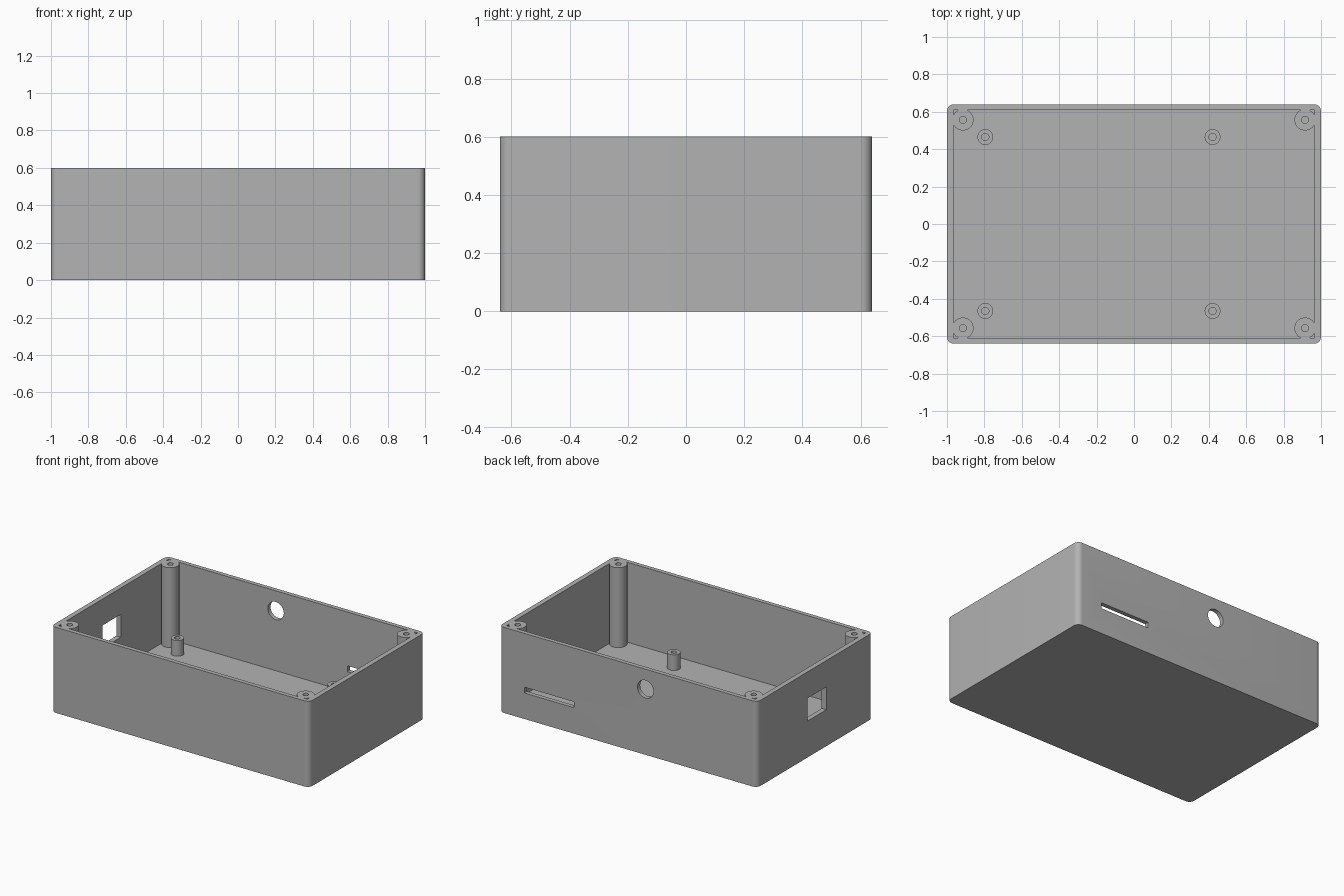
import bpy, bmesh, math
from mathutils import Matrix, Vector

cube = bpy.data.objects.get("Cube")
if cube:
    bpy.data.objects.remove(cube, do_unlink=True)

# Main dimensions
LENGTH, WIDTH, HEIGHT = 2.0, 1.28, 0.6
WALL, FLOOR, CORNER = 0.035, 0.04, 0.037

grey = bpy.data.materials.new("grey plastic")
grey.use_nodes = True
colour = (0.45, 0.45, 0.45, 1)
grey.diffuse_color = colour
grey.node_tree.nodes["Principled BSDF"].inputs["Base Color"].default_value = colour


def finish(name, bm):
    mesh = bpy.data.meshes.new(name)
    bmesh.ops.recalc_face_normals(bm, faces=bm.faces[:])
    bm.to_mesh(mesh)
    bm.free()
    mesh.materials.append(grey)
    obj = bpy.data.objects.new(name, mesh)
    bpy.context.collection.objects.link(obj)
    return obj


def box(name, low, high, radius=0):
    """Box between two corners, with optional rounded upright edges."""
    low, high = Vector(low), Vector(high)
    bm = bmesh.new()
    bmesh.ops.create_cube(bm, size=1)
    bmesh.ops.scale(bm, vec=high - low, verts=bm.verts)
    bmesh.ops.translate(bm, vec=(low + high) / 2, verts=bm.verts)
    if radius:
        upright = [e for e in bm.edges
                   if abs(e.verts[0].co.z - e.verts[1].co.z) > 0.01]
        bmesh.ops.bevel(bm, geom=upright, offset=radius, segments=10,
                        profile=0.5, affect='EDGES')
    return finish(name, bm)


def rods(name, spots, radius, bottom, top):
    """Upright cylinders at each spot, in one object."""
    bm = bmesh.new()
    for x, y in spots:
        bmesh.ops.create_cone(
            bm, cap_ends=True, segments=48, radius1=radius, radius2=radius,
            depth=top - bottom,
            matrix=Matrix.Translation((x, y, (bottom + top) / 2)))
    return finish(name, bm)


def cut(target, tool):
    """Subtract the tool from the target, then discard the tool."""
    mod = target.modifiers.new("cut", 'BOOLEAN')
    mod.operation, mod.solver, mod.object = 'DIFFERENCE', 'EXACT', tool
    bpy.context.view_layer.objects.active = target
    bpy.ops.object.modifier_apply(modifier=mod.name)
    bpy.data.objects.remove(tool, do_unlink=True)


hx, hy = LENGTH / 2, WIDTH / 2
post_spots = [(x, y) for x in (-0.915, 0.915) for y in (-0.557, 0.557)]
standoff_spots = [(x, y) for x in (-0.795, 0.42) for y in (-0.465, 0.465)]

# Cavity, leaving solid corner posts and board standoffs behind
cavity = box("cavity", (WALL - hx, WALL - hy + 0.005 - 0.01, FLOOR),
             (hx - WALL, hy - WALL + 0.005, HEIGHT + 0.1))
cut(cavity, rods("corner_posts", post_spots, 0.057, 0, HEIGHT + 0.2))
cut(cavity, rods("board_standoffs", standoff_spots, 0.042, 0, 0.15))

# Open-topped enclosure
body = box("enclosure_body", (-hx, -hy, 0), (hx, hy, HEIGHT), CORNER)
cut(body, cavity)

# Screw holes
cut(body, rods("post_holes", post_spots, 0.019, 0.25, HEIGHT + 0.1))
cut(body, rods("standoff_holes", standoff_spots, 0.019, FLOOR + 0.01, 0.2))

# Card slot in the back wall
cut(body, box("card_slot", (0.42, hy - 0.1, 0.182), (0.805, hy + 0.1, 0.223)))

# Round cable hole in the back wall
cable = rods("cable_hole", [(0, 0)], 0.062, -0.1, 0.1)
cable.data.transform(Matrix.Translation((-0.134, hy, 0.46))
                     @ Matrix.Rotation(math.radians(90), 4, 'X'))
cut(body, cable)

# Square socket opening in the end wall
cut(body, box("socket_opening", (-hx - 0.1, -0.125, 0.255), (-hx + 0.1, 0.08, 0.415)))

bpy.ops.object.select_all(action='DESELECT')
body.select_set(True)
bpy.context.view_layer.objects.active = body
bpy.ops.object.shade_smooth_by_angle(angle=math.radians(30))
